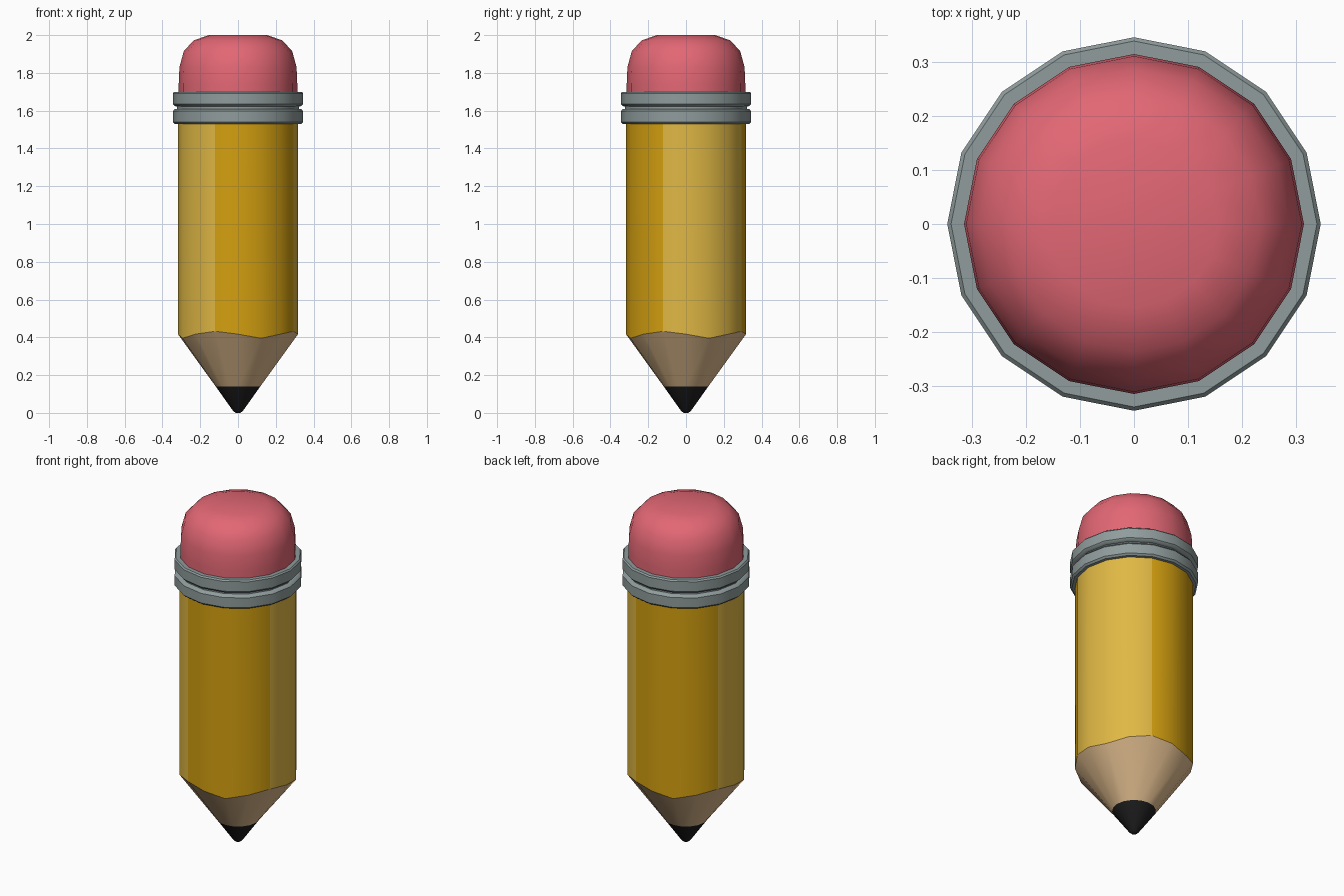
import bpy, bmesh, math

if "Cube" in bpy.data.objects:
    bpy.data.objects.remove(bpy.data.objects["Cube"])

SIDES = 16


def material(name, rgb):
    # sRGB 0-255 to linear diffuse colour
    def lin(c):
        c /= 255
        return c / 12.92 if c <= 0.04045 else ((c + 0.055) / 1.055) ** 2.4
    m = bpy.data.materials.new(name)
    m.diffuse_color = (*[lin(c) for c in rgb], 1)
    m.use_nodes = True
    m.node_tree.nodes["Principled BSDF"].inputs["Base Color"].default_value = m.diffuse_color
    return m


GOLD = material("gold_paint", (212, 160, 16))
PALE = material("pale_yellow_paint", (224, 184, 68))
WOOD = material("bare_wood", (224, 188, 142))
LEAD = material("black_lead", (30, 30, 30))
METAL = material("grey_metal", (144, 156, 156))
RUBBER = material("pink_rubber", (226, 103, 116))


def lathe(name, profile, mats, cap_bottom=False, cap_top=False, z_rule=None, mat_rule=None, angle=40):
    """Spin (radius, z) points around z; z_rule(row, i, z) may shift a height."""
    bm = bmesh.new()
    rows = []
    for r, (rad, z) in enumerate(profile):
        row = []
        for i in range(SIDES):
            a = math.tau * i / SIDES
            zz = z_rule(r, i, z) if z_rule else z
            row.append(bm.verts.new((rad * math.cos(a), rad * math.sin(a), zz)))
        rows.append(row)
    for r in range(len(rows) - 1):
        for i in range(SIDES):
            j = (i + 1) % SIDES
            f = bm.faces.new((rows[r][i], rows[r][j], rows[r + 1][j], rows[r + 1][i]))
            if mat_rule:
                f.material_index = mat_rule(r, i)
    if cap_bottom:
        bm.faces.new(rows[0][::-1])
    if cap_top:
        bm.faces.new(rows[-1])
    me = bpy.data.meshes.new(name)
    bm.to_mesh(me)
    bm.free()
    for m in mats:
        me.materials.append(m)
    ob = bpy.data.objects.new(name, me)
    bpy.context.collection.objects.link(ob)
    bpy.ops.object.select_all(action='DESELECT')
    ob.select_set(True)
    bpy.context.view_layer.objects.active = ob
    bpy.ops.object.shade_smooth_by_angle(angle=math.radians(angle))
    return ob


# Scalloped paint edge: peaks at each colour change, every four sides
SCALLOP = {3: 0.432, 0: 0.417, 1: 0.395, 2: 0.417}


def edge_height(row, i, z):
    return SCALLOP[i % 4] if z == 0.41 else z


# Painted barrel with alternating quarter panels
lathe("painted_barrel", [(0.318, 0.41), (0.318, 1.56)], [GOLD, PALE], z_rule=edge_height,
      mat_rule=lambda r, i: 0 if (i - 3) % 8 < 4 else 1)

# Sharpened wood
lathe("sharpened_wood", [(0.118, 0.14), (0.318, 0.41)], [WOOD], z_rule=edge_height)

# Lead tip
lathe("lead_tip", [(0.013, 0.0), (0.027, 0.012), (0.118, 0.14)], [LEAD], cap_bottom=True, angle=60)

# Metal band with a groove between two rings
band = [(0.31, 1.53), (0.335, 1.53), (0.345, 1.54), (0.345, 1.597), (0.335, 1.608), (0.322, 1.61),
        (0.322, 1.622), (0.335, 1.624), (0.345, 1.635), (0.345, 1.692), (0.338, 1.70), (0.305, 1.70)]
lathe("metal_band", band, [METAL])

# Rounded eraser
lathe("eraser", [(0.314, 1.66), (0.314, 1.74), (0.31, 1.83), (0.287, 1.915), (0.235, 1.972),
                 (0.155, 2.0)], [RUBBER], cap_top=True)
